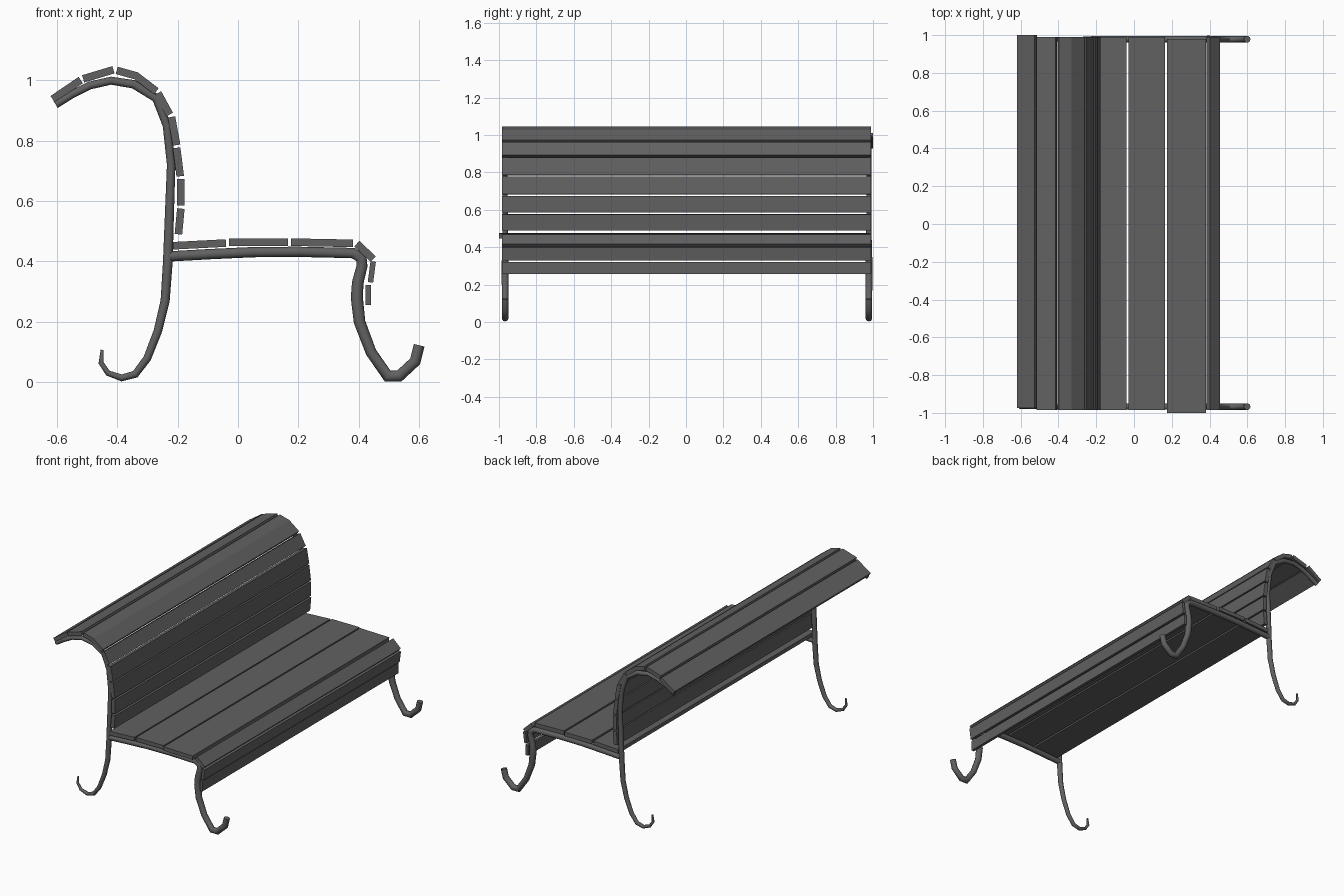
import bpy, bmesh, math
from mathutils import Vector

cube = bpy.data.objects.get("Cube")
if cube:
    bpy.data.objects.remove(cube)

mat = bpy.data.materials.new("dark grey")
mat.use_nodes = True
GREY = (0.12, 0.12, 0.12, 1)
mat.diffuse_color = GREY
mat.node_tree.nodes["Principled BSDF"].inputs["Base Color"].default_value = GREY


def sweep(name, path, section, smooth=False):
    """Sweep a cross-section (side, y) along a path of (x, z, scale) in the xz plane."""
    bm = bmesh.new()
    pts = [Vector((p[0], 0, p[1])) for p in path]
    rings = []
    for i, p in enumerate(pts):
        before = (p - pts[i - 1]).normalized() if i else None
        after = (pts[i + 1] - p).normalized() if i + 1 < len(pts) else None
        before, after = before or after, after or before
        t = (before + after).normalized()
        side = Vector((-t.z, 0, t.x))
        miter = 1 / max(t.dot(after), 0.5)
        s = path[i][2] if len(path[i]) > 2 else 1
        rings.append([bm.verts.new(p + side * a * s * miter + Vector((0, b * s, 0)))
                      for a, b in section])
    n = len(section)
    for r, q in zip(rings, rings[1:]):
        for k in range(n):
            bm.faces.new((r[k], r[(k + 1) % n], q[(k + 1) % n], q[k]))
    bm.faces.new(rings[0])
    bm.faces.new(rings[-1])
    bmesh.ops.recalc_face_normals(bm, faces=bm.faces)
    mesh = bpy.data.meshes.new(name)
    bm.to_mesh(mesh)
    bm.free()
    mesh.materials.append(mat)
    obj = bpy.data.objects.new(name, mesh)
    bpy.context.collection.objects.link(obj)
    if smooth:
        bpy.ops.object.select_all(action='DESELECT')
        obj.select_set(True)
        bpy.context.view_layer.objects.active = obj
        bpy.ops.object.shade_smooth_by_angle(angle=math.radians(50))
    return obj


def slat(name, path, y0=-0.985, y1=0.99, half=0.0125):
    sweep(name, path, [(-half, y0), (half, y0), (half, y1), (-half, y1)])


# Backrest slats, from the rolled top edge down to the seat
back = [
    [(-0.613, 0.937), (-0.52, 1.0)],
    [(-0.512, 1.004), (-0.412, 1.034)],
    [(-0.401, 1.032), (-0.337, 1.014), (-0.27, 0.963)],
    [(-0.265, 0.957), (-0.226, 0.886)],
    [(-0.22, 0.878), (-0.203, 0.785)],
    [(-0.203, 0.776), (-0.191, 0.682)],
    [(-0.19, 0.673), (-0.19, 0.585)],
    [(-0.189, 0.575), (-0.197, 0.49)],
]
for i, path in enumerate(back):
    slat(f"back_slat_{i + 1}", path, *((-0.975, 1.0) if i == 0 else ()))

# Seat slats
slat("seat_slat_rear", [(-0.215, 0.452), (-0.04, 0.461)])
slat("seat_slat_middle", [(-0.03, 0.463), (0.165, 0.463)])
slat("seat_slat_front", [(0.175, 0.464), (0.38, 0.46)], -1.0, 0.98)

# Slats rolling over the front edge
slat("edge_slat_top", [(0.393, 0.459), (0.447, 0.408)])
slat("edge_slat_middle", [(0.447, 0.4), (0.438, 0.331)], half=0.009)
slat("edge_slat_bottom", [(0.43, 0.322), (0.43, 0.256)], half=0.009)

# Tubular side frames: (x, z, radius)
back_tube = [
    (-0.449, 0.108, 0.005), (-0.453, 0.065, 0.008), (-0.43, 0.031, 0.009),
    (-0.385, 0.015, 0.011), (-0.34, 0.027, 0.012), (-0.3, 0.08, 0.013),
    (-0.265, 0.17, 0.014), (-0.241, 0.27, 0.015), (-0.232, 0.4, 0.016),
    (-0.227, 0.55, 0.015), (-0.221, 0.72, 0.014), (-0.235, 0.85, 0.014),
    (-0.27, 0.94, 0.014), (-0.345, 0.986, 0.014), (-0.42, 0.998, 0.013),
    (-0.49, 0.982, 0.013), (-0.55, 0.952, 0.013), (-0.603, 0.919, 0.013),
]
front_tube = [
    (-0.225, 0.417, 0.017), (-0.1, 0.424, 0.017), (0.05, 0.431, 0.017),
    (0.2, 0.432, 0.017), (0.38, 0.428, 0.017), (0.408, 0.412, 0.017),
    (0.41, 0.385, 0.018), (0.396, 0.33, 0.019), (0.393, 0.28, 0.02),
    (0.402, 0.2, 0.019), (0.44, 0.1, 0.018), (0.495, 0.021, 0.018),
    (0.533, 0.021, 0.018), (0.586, 0.07, 0.018), (0.599, 0.123, 0.018),
]
for label, y in (("right", -0.967), ("left", 0.978)):
    circle = [(math.cos(a * math.pi / 5), math.sin(a * math.pi / 5)) for a in range(10)]
    for part, path in (("back_leg_and_post", back_tube), ("seat_rail_and_front_leg", front_tube)):
        tube = sweep(f"{label}_{part}", path, circle, smooth=True)
        tube.location.y = y
